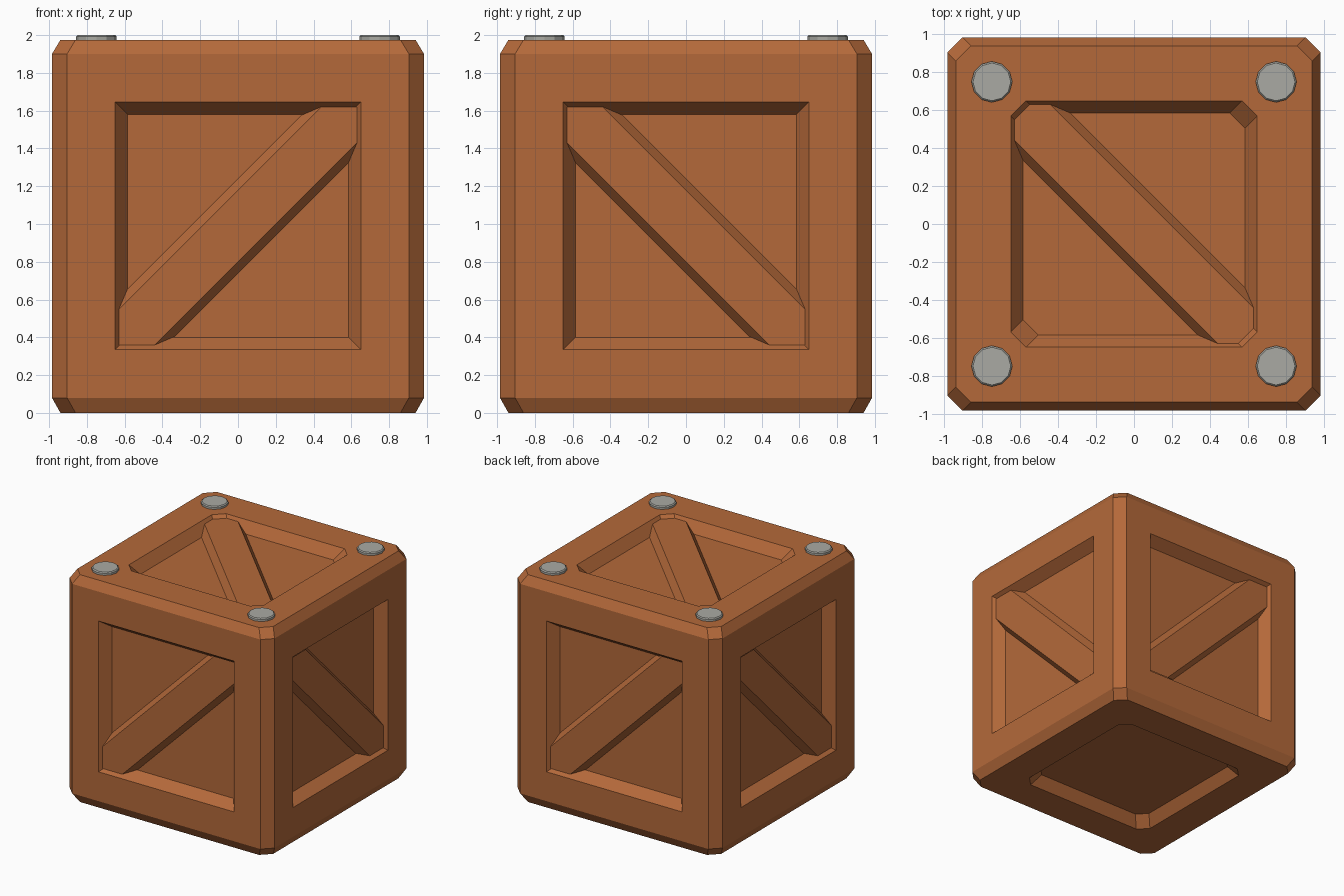
import bpy, bmesh, math
from mathutils import Matrix, Vector

if "Cube" in bpy.data.objects:
    bpy.data.objects.remove(bpy.data.objects["Cube"])


def material(name, colour):
    m = bpy.data.materials.new(name)
    m.diffuse_color = (*colour, 1)
    m.use_nodes = True
    m.node_tree.nodes["Principled BSDF"].inputs["Base Color"].default_value = m.diffuse_color
    return m


WOOD = material("brown_wood", (0.456, 0.141, 0.042))
STEEL = material("grey_steel", (0.40, 0.40, 0.366))

TOP, MID, DEPTH = 1.975, 0.99, 0.09      # lid height, panel centre, recess depth
OPEN, FLOOR, CUT = 0.65, 0.585, 0.08     # recess half sizes, corner cut


def add_object(name, bm, mat):
    me = bpy.data.meshes.new(name)
    bm.to_mesh(me)
    bm.free()
    me.materials.append(mat)
    ob = bpy.data.objects.new(name, me)
    bpy.context.collection.objects.link(ob)
    return ob


def octagon(bm, z, h):
    c = h - CUT
    pts = [(h, -c), (h, c), (c, h), (-c, h), (-h, c), (-h, -c), (-c, -h), (c, -h)]
    return [bm.verts.new((x, y, z)) for x, y in pts]


# Crate body: octagon rings from the bottom recess floor up to the top recess floor
bm = bmesh.new()
profile = [(DEPTH, FLOOR), (0, OPEN), (0, 0.94), (0.08, 0.985), (1.90, 0.985),
           (TOP, 0.94), (TOP, OPEN), (TOP - DEPTH, FLOOR)]
rings = [octagon(bm, z, h) for z, h in profile]
for a, b in zip(rings, rings[1:]):
    for i in range(8):
        j = (i + 1) % 8
        bm.faces.new((a[i], a[j], b[j], b[i]))
bm.faces.new(rings[0][::-1])
bm.faces.new(rings[-1])
bm.normal_update()
# Side panels: flat frame, then sloped recess
sides = [f for f in bm.faces if f.calc_area() > 2 and abs(f.normal.z) < 0.1]
bmesh.ops.inset_individual(bm, faces=sides, thickness=0.255, depth=0, use_even_offset=True)
bmesh.ops.inset_individual(bm, faces=sides, thickness=OPEN - FLOOR, depth=-DEPTH,
                           use_even_offset=True)
add_object("crate_body", bm, WOOD)


def brace(name, matrix, slope, cut_corners=False):
    """Bevelled diagonal plank trimmed against the sloped recess walls."""
    bm = bmesh.new()
    u = Vector((1, slope, 0)).normalized()
    v = Vector((0, 0, 1)).cross(u)
    section = [(-0.177, -DEPTH), (-0.134, -0.027), (0.134, -0.027), (0.177, -DEPTH)]
    start, end = [[bm.verts.new(u * s + v * w + Vector((0, 0, z))) for w, z in section]
                  for s in (-1.2, 1.2)]
    for i in range(3):
        bm.faces.new((start[i], end[i], end[i + 1], start[i + 1]))
    walls = [(k * math.pi / 2, OPEN, FLOOR) for k in range(4)]
    if cut_corners:
        r = math.sqrt(2)
        walls += [(math.pi / 4 + k * math.pi / 2, (2 * OPEN - CUT) / r, (2 * FLOOR - CUT) / r)
                  for k in range(4)]
    for angle, outer, inner in walls:
        d = Vector((math.cos(angle), math.sin(angle), 0))
        bmesh.ops.bisect_plane(bm, geom=bm.verts[:] + bm.edges[:] + bm.faces[:],
                               plane_co=d * outer,
                               plane_no=d * DEPTH - Vector((0, 0, outer - inner)),
                               clear_outer=True)
    bm.transform(matrix)
    add_object(name, bm, WOOD)


# Diagonal braces on the four sides and the top
for k, side in enumerate(("front", "right", "back", "left")):
    m = (Matrix.Translation((0, 0, MID)) @ Matrix.Rotation(k * math.pi / 2, 4, 'Z')
         @ Matrix.Translation((0, -0.985, 0)) @ Matrix.Rotation(math.pi / 2, 4, 'X'))
    brace(side + "_brace", m, 1 if k % 2 == 0 else -1)
brace("top_brace", Matrix.Translation((0, 0, TOP)), -1, True)

# Bolt heads on the top corners
for x in (-0.75, 0.75):
    for y in (-0.75, 0.75):
        bm = bmesh.new()
        bmesh.ops.create_cone(bm, cap_ends=True, segments=12, radius1=0.108,
                              radius2=0.108, depth=0.04,
                              matrix=Matrix.Translation((x, y, 1.98)))
        rim = [e for e in bm.edges if all(v.co.z > 1.99 for v in e.verts)]
        bmesh.ops.bevel(bm, geom=rim, offset=0.008, segments=1, affect='EDGES')
        add_object("bolt_head", bm, STEEL)
